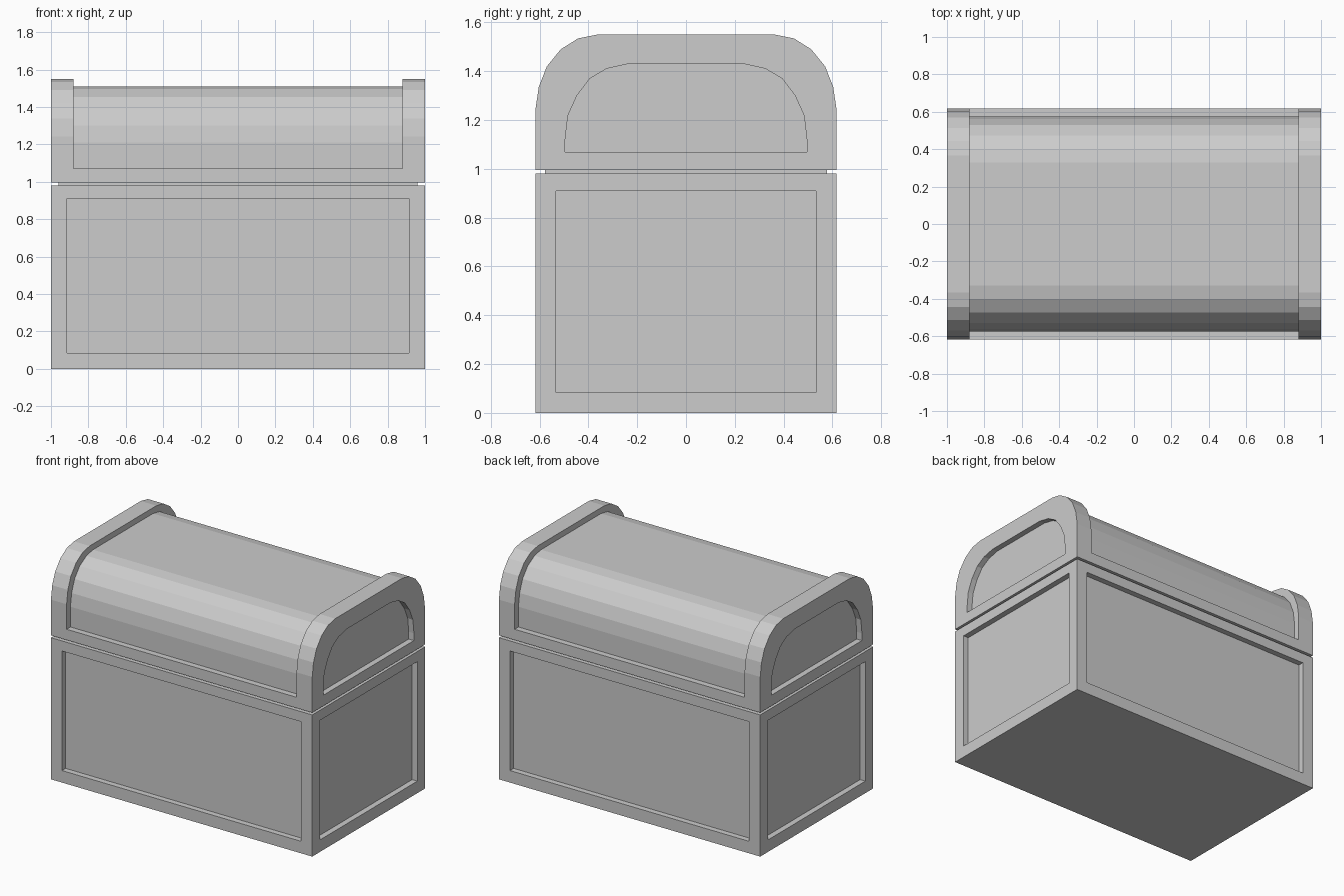
import bpy
import bmesh

if "Cube" in bpy.data.objects:
    bpy.data.objects.remove(bpy.data.objects["Cube"])

grey = bpy.data.materials.new("light grey")
grey.diffuse_color = (0.604, 0.604, 0.604, 1.0)
grey.use_nodes = True
grey.node_tree.nodes["Principled BSDF"].inputs["Base Color"].default_value = grey.diffuse_color


def finish(bm, name):
    bmesh.ops.recalc_face_normals(bm, faces=bm.faces)
    mesh = bpy.data.meshes.new(name)
    bm.to_mesh(mesh)
    bm.free()
    mesh.materials.append(grey)
    obj = bpy.data.objects.new(name, mesh)
    bpy.context.collection.objects.link(obj)
    return obj


def box(hx, hy, z0, z1):
    bm = bmesh.new()
    bmesh.ops.create_cube(bm, size=1)
    for v in bm.verts:
        v.co = (v.co.x * 2 * hx, v.co.y * 2 * hy, z1 if v.co.z > 0 else z0)
    return bm


def loft(sections, name):
    """Skin (x, outline) sections; coincident points are merged."""
    bm = bmesh.new()
    found = {}

    def vert(x, p):
        key = (round(x, 4), round(p[0], 4), round(p[1], 4))
        if key not in found:
            found[key] = bm.verts.new(key)
        return found[key]

    def face(verts):
        verts = list(dict.fromkeys(verts))
        if len(verts) > 2:
            bm.faces.new(verts)

    rings = [[vert(x, p) for p in outline] for x, outline in sections]
    for a, b in zip(rings, rings[1:]):
        for i in range(len(a)):
            j = (i + 1) % len(a)
            face([a[i], a[j], b[j], b[i]])
    face(rings[0])
    face(rings[-1])
    return finish(bm, name)


def mirrored(half):
    return half + [(-y, z) for y, z in reversed(half)]


# Chest body with a recessed panel on each of the four sides
bm = box(1.0, 0.617, 0.0, 0.98)
bm.normal_update()
sides = [f for f in bm.faces if abs(f.normal.z) < 0.5]
bmesh.ops.inset_individual(bm, faces=sides, thickness=0.12, depth=0)
for f in sides:
    n = f.normal.copy()
    for v in f.verts:
        v.co.z = 0.083 if v.co.z < 0.5 else 0.91
    rim = bmesh.ops.extrude_discrete_faces(bm, faces=[f])["faces"][0]
    for v in rim.verts:
        v.co -= n * 0.04
finish(bm, "chest_body")

# Narrow recessed band between body and lid
finish(box(0.96, 0.577, 0.97, 1.005), "seam_band")

# Lid: raised arched ends, sunken curved cover, recessed end panels
rim = mirrored([(0.617, 0.996), (0.617, 1.07), (0.617, 1.07), (0.617, 1.243),
                (0.603, 1.337), (0.57, 1.42), (0.513, 1.49), (0.443, 1.534),
                (0.365, 1.55)])
cover = mirrored([(0.617, 0.996), (0.617, 1.07), (0.575, 1.07), (0.575, 1.21),
                  (0.562, 1.30), (0.53, 1.385), (0.473, 1.453), (0.40, 1.496),
                  (0.328, 1.51)])
panel = mirrored([(0.495, 1.07), (0.495, 1.07), (0.495, 1.07), (0.495, 1.12),
                  (0.484, 1.218), (0.447, 1.30), (0.394, 1.37), (0.324, 1.411),
                  (0.238, 1.43)])
half = [(0.88, cover), (0.88, rim), (1.0, rim), (1.0, panel), (0.96, panel)]
loft([(-x, o) for x, o in reversed(half)] + half, "lid")
